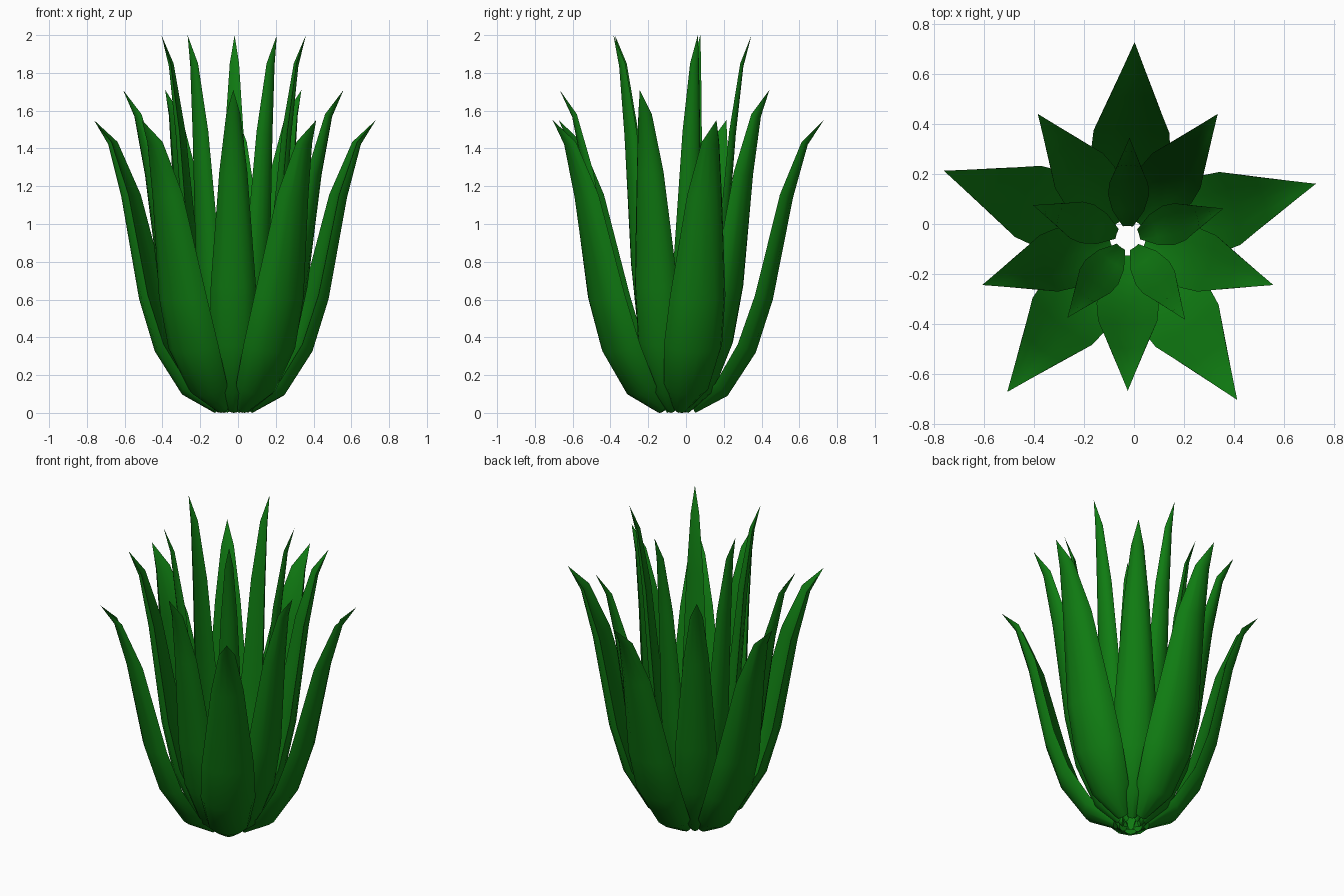
import bpy, bmesh, math
from mathutils import Vector

if "Cube" in bpy.data.objects:
    bpy.data.objects.remove(bpy.data.objects["Cube"])

CENTRE = Vector((-0.025, -0.055, 0.0))

# Leaf stations along the outer spine: radius, height, half width, depth
STATIONS = [
    (0.105, 0.00, 0.040, 0.035),
    (0.275, 0.09, 0.125, 0.090),
    (0.425, 0.32, 0.160, 0.100),
    (0.515, 0.60, 0.152, 0.092),
    (0.622, 1.14, 0.095, 0.068),
    (0.700, 1.42, 0.048, 0.034),
]
TIP = (0.785, 1.55)

green = bpy.data.materials.new("leaf_green")
green.diffuse_color = (0.005, 0.2, 0.006, 1)
green.use_nodes = True
green.node_tree.nodes["Principled BSDF"].inputs["Base Color"].default_value = green.diffuse_color


def section(w, d):
    """Rounded back and slightly hollow inner face: (sideways, inward)."""
    back = [(w * math.cos(math.radians(a)), d * (1 - math.sin(math.radians(a))))
            for a in range(0, 181, 30)]
    return back + [(-0.5 * w, 0.88 * d), (0, 0.8 * d), (0.5 * w, 0.88 * d)]


def make_leaf(name, angle, spread, rise):
    bm = bmesh.new()
    out = Vector((math.cos(angle), math.sin(angle), 0))
    side = Vector((-math.sin(angle), math.cos(angle), 0))

    def place(r, s, z):
        return CENTRE + (out * r + side * s) * spread + Vector((0, 0, z * rise))

    spine = [(s[0], s[1]) for s in STATIONS] + [TIP]
    rings = []
    for i, (r, z, w, d) in enumerate(STATIONS):
        # inward normal from the averaged spine direction
        after = (Vector(spine[i + 1]) - Vector(spine[i])).normalized()
        before = (Vector(spine[i]) - Vector(spine[i - 1])).normalized() if i else after
        t = (after + before).normalized()
        rings.append([bm.verts.new(place(r - t.y * n, s, z + t.x * n))
                      for s, n in section(w, d)])
    count = len(rings[0])
    for a, b in zip(rings, rings[1:]):
        for k in range(count):
            j = (k + 1) % count
            bm.faces.new((a[k], a[j], b[j], b[k]))
    tip = bm.verts.new(place(TIP[0], 0, TIP[1]))
    for k in range(count):
        bm.faces.new((rings[-1][k], rings[-1][(k + 1) % count], tip))
    bm.faces.new(rings[0])
    bmesh.ops.recalc_face_normals(bm, faces=bm.faces)

    mesh = bpy.data.meshes.new(name)
    bm.to_mesh(mesh)
    bm.free()
    mesh.materials.append(green)
    obj = bpy.data.objects.new(name, mesh)
    bpy.context.collection.objects.link(obj)
    bpy.context.view_layer.objects.active = obj
    obj.select_set(True)
    bpy.ops.object.shade_smooth_by_angle(angle=math.radians(50))
    obj.select_set(False)


# Three rings of five leaves: name, first angle, spread, rise
for ring, start, spread, rise in (("outer", 16, 1.0, 1.0),
                                  ("middle", 54, 0.782, 1.103),
                                  ("inner", 17, 0.512, 1.29)):
    for i in range(5):
        make_leaf(f"{ring}_leaf_{i + 1}", math.radians(start + 72 * i), spread, rise)
